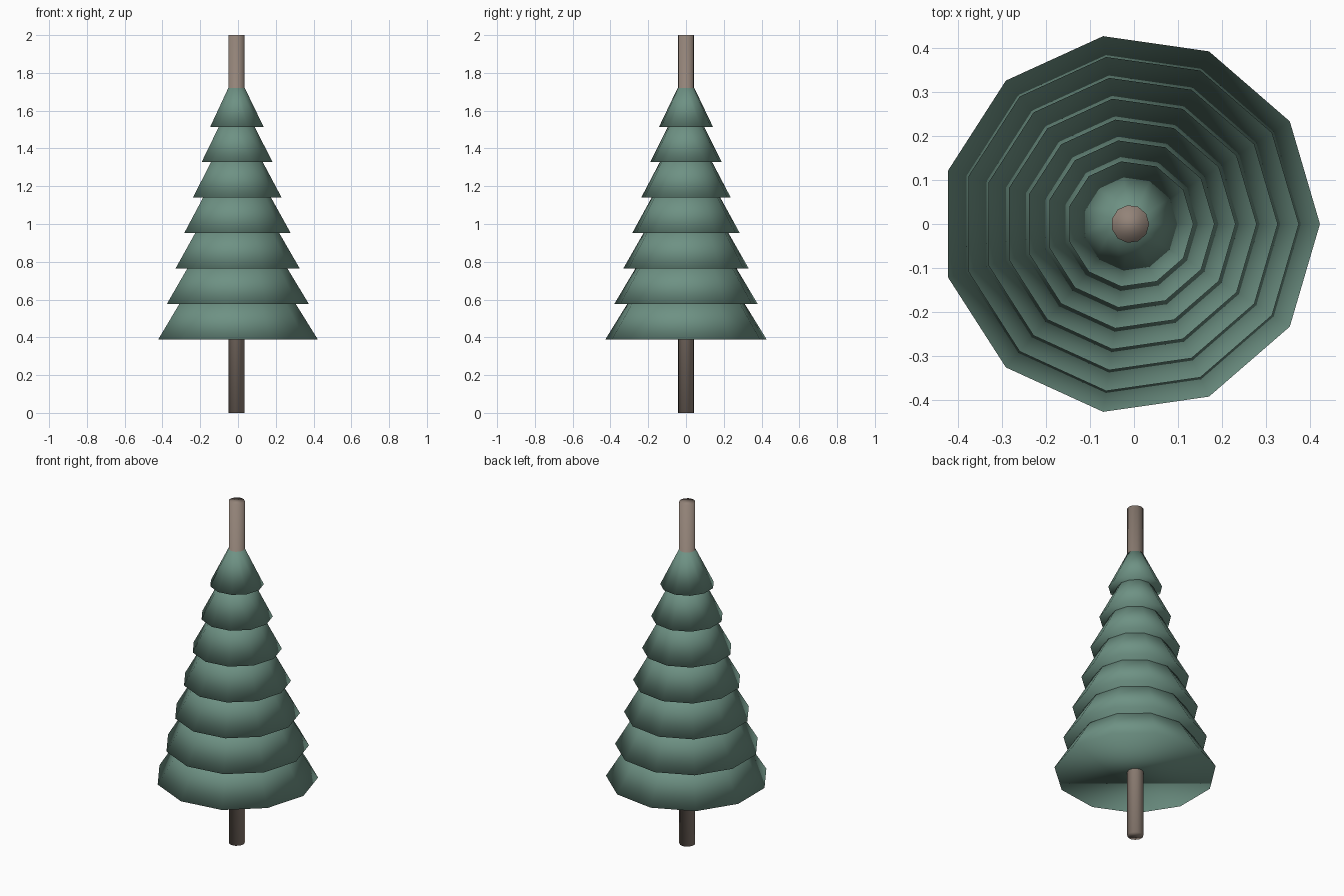
import bpy
import math

cube = bpy.data.objects.get("Cube")
if cube:
    bpy.data.objects.remove(cube, do_unlink=True)

SIDES = 11
CENTER_X = -0.0087   # an odd-sided ring is off-centre by this much
TRUNK_RADIUS = 0.0432


def flat_material(name, color):
    mat = bpy.data.materials.new(name)
    mat.use_nodes = True
    mat.diffuse_color = color
    bsdf = next(n for n in mat.node_tree.nodes if n.type == "BSDF_PRINCIPLED")
    bsdf.inputs["Base Color"].default_value = color
    bsdf.inputs["Roughness"].default_value = 0.9
    return mat


def frustum(name, bottom, top, r_bottom, r_top, mat):
    """Closed smooth cone section with one corner pointing to +x."""
    bpy.ops.mesh.primitive_cone_add(
        vertices=SIDES, radius1=r_bottom, radius2=r_top, depth=top - bottom,
        location=(CENTER_X, 0, (bottom + top) / 2),
        rotation=(0, 0, -math.pi / 2))
    obj = bpy.context.object
    obj.name = name
    obj.data.materials.append(mat)
    bpy.ops.object.shade_smooth()
    return obj


bark = flat_material("bark brown", (0.29, 0.227, 0.188, 1))
needles = flat_material("needle green", (0.155, 0.285, 0.23, 1))

# Trunk runs the full height
frustum("trunk", 0, 2, TRUNK_RADIUS, TRUNK_RADIUS, bark)

# Seven overlapping skirts of branches
TIERS = 7
for i in range(TIERS):
    base = 0.388 + 0.1878 * i
    frustum(f"branch_tier_{i + 1}", base, base + 0.206,
            0.432 - 0.048 * i, TRUNK_RADIUS * (TIERS - i) + 0.001, needles)
